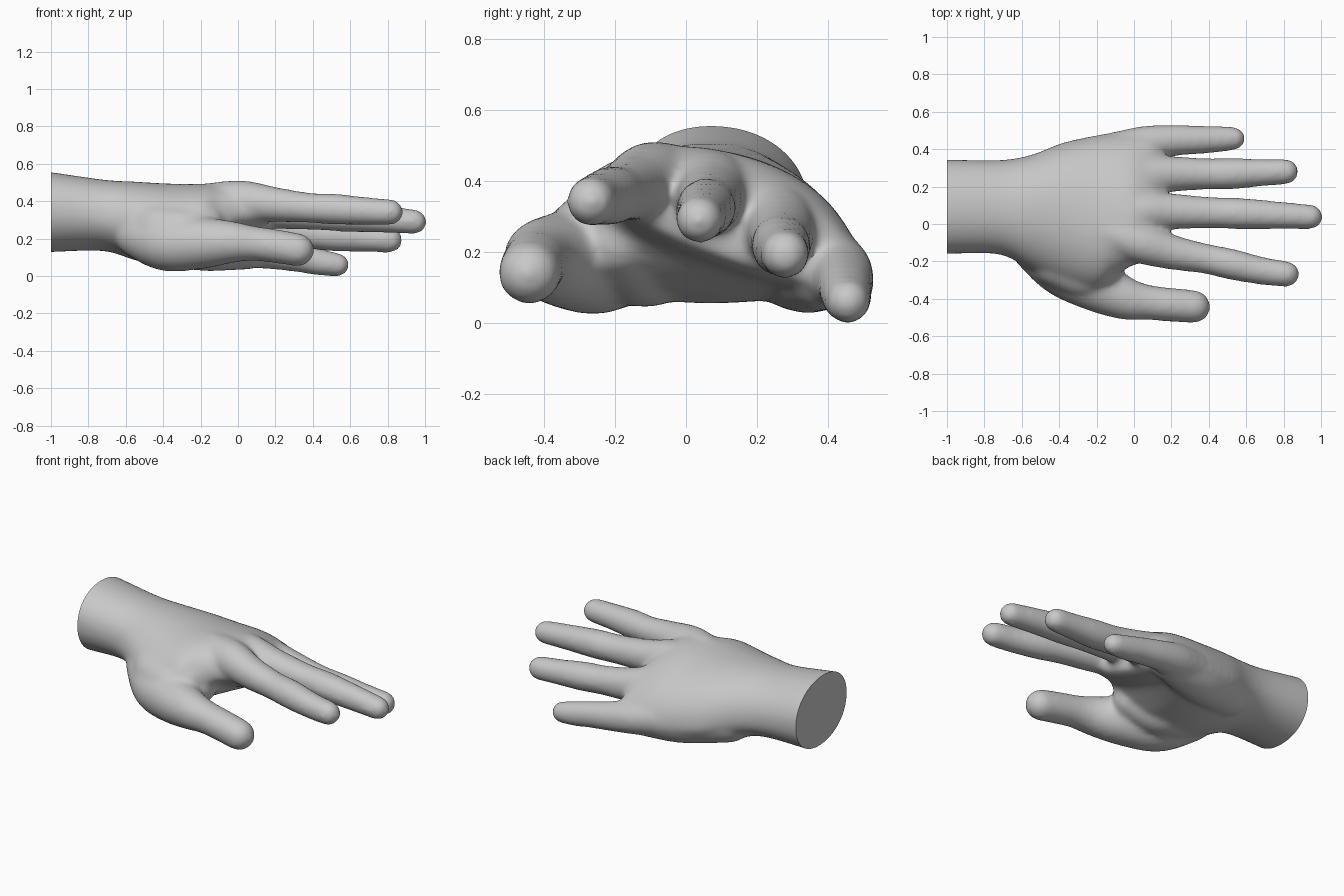
import bpy, bmesh, math
from mathutils import Vector

cube = bpy.data.objects.get("Cube")
if cube:
    bpy.data.objects.remove(cube, do_unlink=True)


def spline(keys, steps):
    """Catmull-Rom samples through tuples of any length."""
    out = []
    for i in range(len(keys) - 1):
        a, b, c, d = (keys[max(i - 1, 0)], keys[i], keys[i + 1],
                      keys[min(i + 2, len(keys) - 1)])
        for s in range(steps):
            t = s / steps
            out.append([q + t / 2 * (r - p + t * (2 * p - 5 * q + 4 * r - u
                        + t * (3 * (q - r) + u - p)))
                        for p, q, r, u in zip(a, b, c, d)])
    out.append(list(keys[-1]))
    return out


def loft(bm, rings):
    """Skin closed rings and cap both ends."""
    rows = [[bm.verts.new(p) for p in ring] for ring in rings]
    n = len(rows[0])
    for a, b in zip(rows, rows[1:]):
        for i in range(n):
            j = (i + 1) % n
            bm.faces.new((a[i], a[j], b[j], b[i]))
    bm.faces.new(rows[0][::-1])
    bm.faces.new(rows[-1])


def tube(bm, keys, sides=24, swell=.007):
    """Round-ended limb through (x, y, z, radius) keys; swell offsets softening."""
    pts = spline(keys, 8)
    pos = [Vector(p[:3]) for p in pts]
    tan = [(pos[min(i + 1, len(pos) - 1)] - pos[max(i - 1, 0)]).normalized()
           for i in range(len(pos))]
    rad = [p[3] + swell for p in pts]
    path = list(zip(pos, tan, rad))
    domes = [math.radians(a) for a in (20, 40, 60, 75, 86)]

    def dome(p, t, r, sign):
        return [(p + t * r * math.sin(a) * sign, t, r * math.cos(a)) for a in domes]

    path = dome(*path[0], -1)[::-1] + path + dome(*path[-1], 1)
    rings = []
    for p, t, r in path:
        q = t.to_track_quat('X', 'Z')
        rings.append([p + q @ Vector((0, r * math.cos(k * math.tau / sides),
                                      r * math.sin(k * math.tau / sides)))
                      for k in range(sides)])
    loft(bm, rings)


def palm(bm, keys, sides=48):
    """Arched slab: x, thumb edge y z, little edge y z, rise, drop."""
    rings = []
    for x, ya, za, yb, zb, up, down in spline(keys, 6):
        ring = []
        for k in range(sides):
            a = k * math.tau / sides
            c, s = math.cos(a), math.sin(a)
            c = math.copysign(abs(c) ** 0.95, c)
            s = math.copysign(abs(s) ** 0.95, s)
            ring.append((x, (ya + yb) / 2 + c * (yb - ya) / 2,
                         (za + zb) / 2 + c * (zb - za) / 2
                         + s * (up if s > 0 else down)))
        rings.append(ring)
    loft(bm, rings)


bm = bmesh.new()

# Wrist and palm
palm(bm, [
    (-1.1, -.16, .36, .345, .33, .22, .22),
    (-1.0, -.16, .36, .345, .33, .21, .216),
    (-.72, -.163, .32, .342, .29, .21, .17),
    (-.55, -.25, .25, .37, .25, .255, .165),
    (-.38, -.34, .20, .435, .19, .3, .14),
    (-.2, -.36, .24, .475, .16, .29, .125),
    (-.1, -.28, .28, .49, .14, .275, .11),
    (0, -.22, .33, .505, .12, .245, .09),
    (.1, -.2, .34, .515, .11, .19, .08),
    (.16, -.18, .35, .51, .11, .11, .06),
])

# Thumb with its heel
tube(bm, [(-.53, -.13, .22, .12), (-.38, -.24, .175, .142), (-.19, -.335, .178, .132),
          (-.04, -.40, .182, .107), (.08, -.42, .175, .087), (.2, -.432, .16, .084),
          (.32, -.442, .14, .082)])

# Inner muscle of the thumb, fading into the palm
tube(bm, [(-.5, -.06, .22, .13), (-.3, -.12, .185, .135), (-.14, -.19, .23, .1)])

# Web between thumb and index finger
tube(bm, [(-.42, -.2, .25, .13), (-.27, -.27, .24, .12), (-.17, -.24, .29, .09)])

# Heel on the little finger side
tube(bm, [(-.48, .25, .2, .12), (-.2, .33, .165, .13), (.05, .39, .14, .1)])

# Four fingers: index, middle, ring, little
fingers = [
    [(-.16, -.03, .39, .1), (.02, -.095, .4, .105), (.2, -.15, .382, .087),
     (.38, -.185, .365, .074), (.52, -.215, .358, .076), (.68, -.25, .348, .068),
     (.815, -.268, .342, .063)],
    [(-.16, .08, .36, .1), (.02, .07, .375, .105), (.2, .067, .35, .09),
     (.42, .06, .33, .077), (.58, .055, .32, .077), (.78, .046, .305, .067),
     (.943, .038, .29, .06)],
    [(-.16, .23, .3, .1), (.02, .25, .285, .105), (.2, .267, .25, .09),
     (.38, .267, .228, .077), (.52, .268, .215, .077), (.68, .275, .202, .067),
     (.812, .28, .193, .062)],
    [(-.1, .385, .17, .1), (.06, .425, .145, .093), (.2, .446, .12, .079),
     (.34, .45, .095, .07), (.44, .453, .074, .065), (.533, .457, .06, .056)],
]
for keys in fingers:
    tube(bm, keys)

bmesh.ops.recalc_face_normals(bm, faces=bm.faces[:])
mesh = bpy.data.meshes.new("hand")
bm.to_mesh(mesh)
bm.free()
hand = bpy.data.objects.new("hand", mesh)
bpy.context.collection.objects.link(hand)

# Fuse the parts into one soft skin
fuse = hand.modifiers.new("fuse", 'REMESH')
fuse.mode = 'VOXEL'
fuse.voxel_size = 0.014
soften = hand.modifiers.new("soften", 'SMOOTH')
soften.factor = 0.5
soften.iterations = 20
graph = bpy.context.evaluated_depsgraph_get()
skin = bpy.data.meshes.new_from_object(hand.evaluated_get(graph))
hand.modifiers.clear()
hand.data = skin

# Flat cut through the wrist
bm = bmesh.new()
bm.from_mesh(skin)
cut = bmesh.ops.bisect_plane(bm, geom=bm.verts[:] + bm.edges[:] + bm.faces[:],
                             plane_co=(-1, 0, 0), plane_no=(1, 0, 0), clear_inner=True)
rim = [e for e in cut["geom_cut"] if isinstance(e, bmesh.types.BMEdge)]
bmesh.ops.contextual_create(bm, geom=rim)
bmesh.ops.recalc_face_normals(bm, faces=bm.faces[:])
bm.to_mesh(skin)
bm.free()

# Plain grey skin
grey = bpy.data.materials.new("plain grey")
grey.use_nodes = True
colour = (.58, .58, .58, 1)
grey.diffuse_color = colour
grey.node_tree.nodes["Principled BSDF"].inputs["Base Color"].default_value = colour
skin.materials.clear()
skin.materials.append(grey)

bpy.ops.object.select_all(action='DESELECT')
hand.select_set(True)
bpy.context.view_layer.objects.active = hand
bpy.ops.object.shade_smooth_by_angle(angle=math.radians(50))
